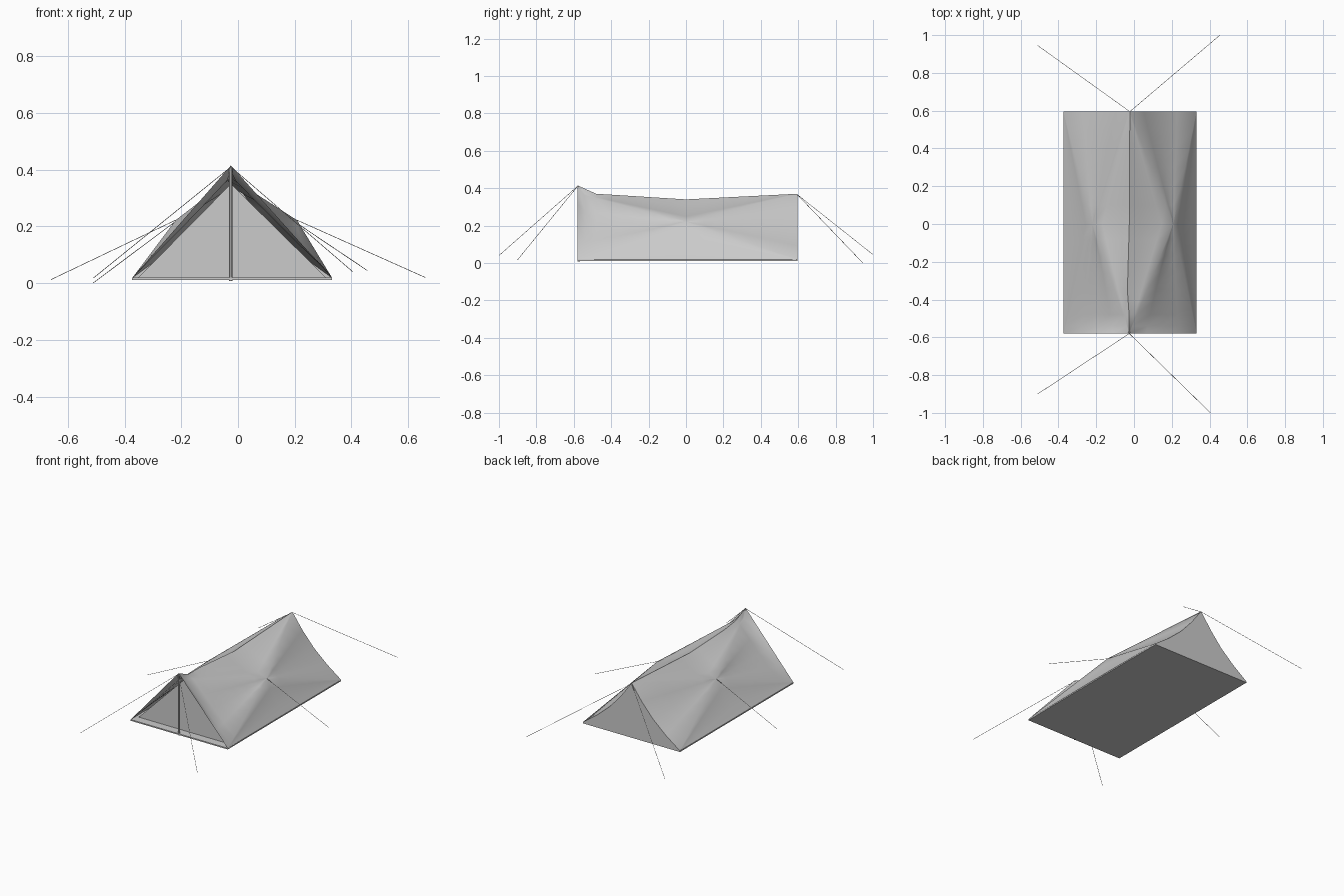
import bpy, math
from mathutils import Vector

if "Cube" in bpy.data.objects:
    bpy.data.objects.remove(bpy.data.objects["Cube"])

FRONT, BACK, HEM = -0.58, 0.595, 0.018
LEFT, RIGHT, MID = -0.373, 0.332, -0.025
RIDGE = [(-0.58, -0.025, 0.415), (-0.48, -0.026, 0.37), (-0.35, -0.035, 0.362),
         (0.0, -0.025, 0.34), (0.595, -0.022, 0.37)]


def make(name, verts, faces, smooth=False):
    mesh = bpy.data.meshes.new(name)
    mesh.from_pydata([tuple(v) for v in verts], [], faces)
    mesh.update()
    ob = bpy.data.objects.new(name, mesh)
    bpy.context.collection.objects.link(ob)
    if smooth:
        bpy.context.view_layer.objects.active = ob
        bpy.ops.object.select_all(action='DESELECT')
        ob.select_set(True)
        bpy.ops.object.shade_smooth_by_angle(angle=math.radians(40))
    return ob


def ridge(y):
    for (y0, x0, z0), (y1, x1, z1) in zip(RIDGE, RIDGE[1:]):
        if y <= y1:
            f = (y - y0) / (y1 - y0)
            return Vector((x0 + f * (x1 - x0), y, z0 + f * (z1 - z0)))
    return Vector((RIDGE[-1][1], y, RIDGE[-1][2]))


def section(y, base_x, guy):
    """Cloth from ridge to hem, stretched between the corners and the pulled-out guy point."""
    end = FRONT if y < 0 else BACK
    t = y / end
    top = ridge(y)
    hem = Vector((base_x, y, HEM))
    anchor = Vector((MID, end, 0.415 if t > 0.99 and y < 0 else 0.372))
    c1 = guy.lerp(anchor, t)
    c2 = guy.lerp(Vector((base_x, end, HEM)), t)
    if t > 0.999:
        c1, c2 = top.copy(), hem.copy()
    inward = Vector((-1 if base_x > 0 else 1, 0, -0.9)).normalized()
    slack = 0.028 * t if y > 0 else 0.05 * t * (1 - t)
    pts = []
    n = 4
    for a, b, amount in ((top, c1, 0.006 * (1 - t)), (c1, c2, slack), (c2, hem, 0.006 * (1 - t))):
        for i in range(n):
            f = i / n
            pts.append(a.lerp(b, f) + inward * amount * math.sin(math.pi * f))
    return pts + [hem]


# Roof cloth: two slopes with a sagging ridge
ys = [FRONT, -0.54, -0.48, -0.41, -0.35, -0.26, -0.17, -0.08, 0,
      0.1, 0.2, 0.3, 0.4, 0.5, BACK]
GUYS = {"left": (LEFT, Vector((-0.22, 0, 0.222))), "right": (RIGHT, Vector((0.208, 0, 0.222)))}
rows = []
for y in ys:
    l = section(y, *GUYS["left"])
    r = section(y, *GUYS["right"])
    rows.append(l[::-1] + r[1:])
w = len(rows[0])
make("roof_cloth", [p for row in rows for p in row],
     [(j * w + i, j * w + i + 1, (j + 1) * w + i + 1, (j + 1) * w + i)
      for j in range(len(rows) - 1) for i in range(w - 1)], True)

# Back wall follows the back edge of the roof: strips between mirrored edge points
edge = rows[-1]
h = w // 2
make("back_wall", edge,
     [(i, i + 1, w - 2 - i, w - 1 - i) for i in range(h - 1)] + [(h - 1, h, h + 1)])

# Front wall, set back under the roof
make("front_wall", [(LEFT + 0.02, -0.525, HEM), (RIGHT - 0.02, -0.525, HEM), (MID, -0.525, 0.35)],
     [(0, 1, 2)])

# Ground sheet
bpy.ops.mesh.primitive_cube_add(size=1, location=((LEFT + RIGHT) / 2, (FRONT + BACK) / 2, 0.015))
floor = bpy.context.object
floor.name = "ground_sheet"
floor.scale = (RIGHT - LEFT, BACK - FRONT, 0.008)


def rod(name, a, b, radius, sides):
    a, b = Vector(a), Vector(b)
    bpy.ops.mesh.primitive_cylinder_add(vertices=sides, radius=radius, depth=(b - a).length,
                                        location=(a + b) / 2)
    ob = bpy.context.object
    ob.name = name
    ob.rotation_euler = (b - a).to_track_quat('Z', 'Y').to_euler()


# Front pole
rod("front_pole", (MID, -0.574, 0.008), (MID, -0.574, 0.408), 0.006, 8)

# Guy lines from both ridge ends and both slopes
front_top, back_top = (MID, FRONT, 0.41), (-0.022, BACK, 0.366)
LINES = [
    ("front_left_line", front_top, (-0.51, -0.9, 0.018)),
    ("front_right_line", front_top, (0.405, -1.0, 0.04)),
    ("back_left_line", back_top, (-0.51, 0.945, 0.001)),
    ("back_right_line", back_top, (0.455, 1.0, 0.045)),
    ("side_left_line", GUYS["left"][1], (-0.66, 0, 0.012)),
    ("side_right_line", GUYS["right"][1], (0.66, 0, 0.02)),
]
for name, a, b in LINES:
    rod(name, a, b, 0.0012, 5)
